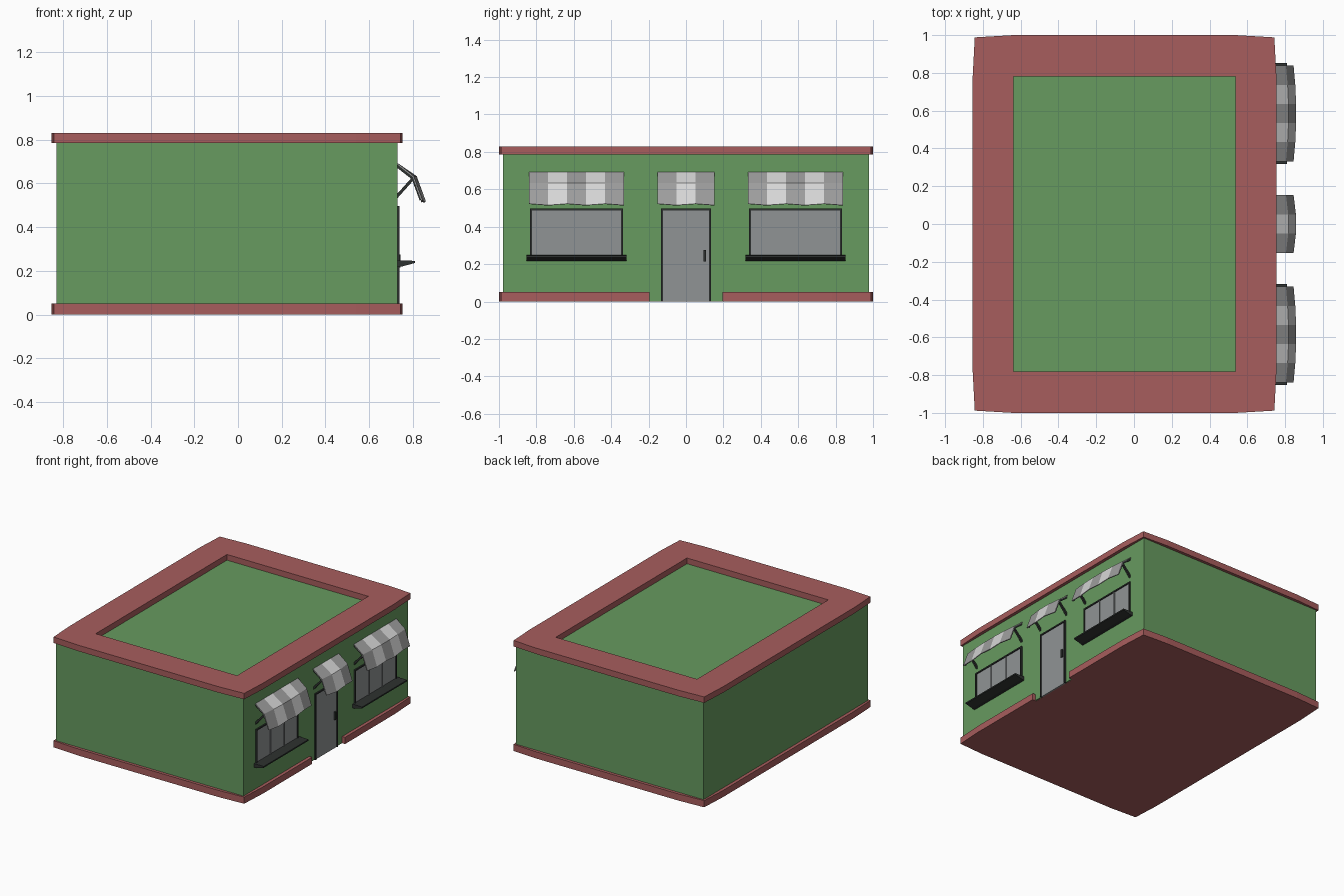
import bpy, bmesh, math
from mathutils import Vector

cube = bpy.data.objects.get("Cube")
if cube:
    bpy.data.objects.remove(cube, do_unlink=True)


def material(name, r, g, b):
    m = bpy.data.materials.new(name)
    m.use_nodes = True
    m.diffuse_color = (r, g, b, 1)
    m.node_tree.nodes["Principled BSDF"].inputs["Base Color"].default_value = (r, g, b, 1)
    return m


GREEN = material("green wall", 0.135, 0.325, 0.115)
RED = material("brick red trim", 0.39, 0.11, 0.11)
GLASS = material("grey panel", 0.28, 0.295, 0.3)
DARK = material("dark frame", 0.027, 0.031, 0.029)
CLOTH_GREY = material("grey cloth", 0.34, 0.34, 0.34)
CLOTH_LIGHT = material("light cloth", 0.68, 0.68, 0.68)

CX, WALL_X = -0.05, 0.73


def finish(name, bm, *mats):
    bmesh.ops.recalc_face_normals(bm, faces=bm.faces[:])
    mesh = bpy.data.meshes.new(name)
    bm.to_mesh(mesh)
    bm.free()
    for m in mats:
        mesh.materials.append(m)
    ob = bpy.data.objects.new(name, mesh)
    bpy.context.collection.objects.link(ob)
    return ob


def prism(name, points, offset, mat):
    """Extrude a flat outline of 3D points along an offset."""
    bm = bmesh.new()
    face = bm.faces.new([bm.verts.new(p) for p in points])
    new = bmesh.ops.extrude_face_region(bm, geom=[face], use_keep_orig=True)["geom"]
    bmesh.ops.translate(bm, vec=offset, verts=[v for v in new if isinstance(v, bmesh.types.BMVert)])
    return finish(name, bm, mat)


def box(name, x0, x1, y0, y1, z0, z1, mat):
    return prism(name, [(x0, y0, z0), (x1, y0, z0), (x1, y1, z0), (x0, y1, z0)], (0, 0, z1 - z0), mat)


def bar(name, a, b, y, width, mat):
    """Square bar between two (x, z) points at a given y."""
    a, b = Vector((a[0], y, a[1])), Vector((b[0], y, b[1]))
    d = (b - a).normalized()
    n = Vector((-d.z, 0, d.x)) * width / 2
    side = Vector((0, width / 2, 0))
    return prism(name, [a + n - side, b + n - side, b - n - side, a - n - side], side * 2, mat)


def trim_point(i, j):
    """Point of a 4 x 4 plan grid whose outer sides bow out slightly."""
    u, v = (-1, -0.5, 0.5, 1)[i], (-1, -0.5, 0.5, 1)[j]
    corner = abs(u) == 1 and abs(v) == 1
    x = 0.588 if abs(u) < 1 else 0.793 if corner else 0.804
    y = 0.78 if abs(v) < 1 else 0.988 if corner else 1.0
    return CX + math.copysign(x, u), math.copysign(y, v)


# Walls with the flat roof deck
box("walls", CX - 0.78, WALL_X, -0.978, 0.978, 0.001, 0.787, GREEN)

# Roof trim: a bowed ring around the deck
bm = bmesh.new()
grid = [[bm.verts.new((*trim_point(i, j), 0.785)) for j in range(4)] for i in range(4)]
for i in range(3):
    for j in range(3):
        if (i, j) != (1, 1):
            bm.faces.new((grid[i][j], grid[i + 1][j], grid[i + 1][j + 1], grid[i][j + 1]))
new = bmesh.ops.extrude_face_region(bm, geom=bm.faces[:], use_keep_orig=True)["geom"]
bmesh.ops.translate(bm, vec=(0, 0, 0.045), verts=[v for v in new if isinstance(v, bmesh.types.BMVert)])
finish("roof_trim", bm, RED)

# Base trim with a notch at the doorway
ring = [(i, 0) for i in range(3)] + [(3, 0), (3, 1), "door", (3, 2)]
ring += [(3, 3), (2, 3), (1, 3), (0, 3), (0, 2), (0, 1)]
outline = []
for key in ring:
    if key == "door":
        edge, inner, half = CX + 0.804, WALL_X - 0.008, 0.195
        outline += [(edge, -half), (inner, -half), (inner, half), (edge, half)]
    else:
        outline.append(trim_point(*key))
prism("base_trim", [(x, y, 0) for x, y in outline], (0, 0, 0.05), RED)


def framed_panel(name, y, half, z0, z1, bottom):
    """Grey panel inside a thin dark frame on the shop wall."""
    f, out = 0.01, WALL_X + 0.01
    box(name + "_panel", WALL_X - 0.01, WALL_X + 0.003, y - half + f, y + half - f, z0, z1 - f, GLASS)
    for side, label in ((-1, "right"), (1, "left")):
        edge = y + side * half
        box(f"{name}_{label}_jamb", WALL_X - 0.01, out, min(edge, edge - side * f),
            max(edge, edge - side * f), z0, z1, DARK)
    box(name + "_head", WALL_X - 0.01, out, y - half + f, y + half - f, z1 - f, z1, DARK)
    if bottom:
        box(name + "_foot", WALL_X - 0.01, out, y - half + f, y + half - f, z0, z0 + f, DARK)


def awning(name, y, half, stripes):
    """Folded striped cloth on two pairs of arms."""
    rows = ((WALL_X, 0.69), (0.802, 0.632), (0.842, 0.518))
    bm = bmesh.new()
    cols = []
    for c in range(stripes + 1):
        t = 2 * c / stripes - 1
        bulge = 0.014 * (1 - t * t)
        cols.append([bm.verts.new((x + bulge * (r > 0), y + t * half, z + 0.004 * (-1) ** c * (r == 2)))
                     for r, (x, z) in enumerate(rows)])
    for c in range(stripes):
        for r in range(2):
            face = bm.faces.new((cols[c][r], cols[c][r + 1], cols[c + 1][r + 1], cols[c + 1][r]))
            face.material_index = c % 2
    cloth = finish(name + "_cloth", bm, CLOTH_GREY, CLOTH_LIGHT)
    mod = cloth.modifiers.new("thickness", "SOLIDIFY")
    mod.thickness, mod.offset = 0.006, 0
    for side, label in ((-1, "right"), (1, "left")):
        ya = y + side * (half - 0.012)
        bar(f"{name}_{label}_brace", (WALL_X - 0.005, 0.538), (0.802, 0.624), ya, 0.014, DARK)
        bar(f"{name}_{label}_rail", (WALL_X - 0.005, 0.682), (0.802, 0.622), ya, 0.012, DARK)
        bar(f"{name}_{label}_drop", (0.800, 0.622), (0.836, 0.524), ya, 0.01, DARK)


# Windows with sill, slim mullions and awning
for side, label in ((-1, "right"), (1, "left")):
    y, name = side * 0.585, label + "_window"
    framed_panel(name, y, 0.248, 0.235, 0.498, True)
    for k in (-1, 1):
        ym = y + k * 0.08
        box(f"{name}_mullion_{k + 2}", WALL_X, WALL_X + 0.01, ym - 0.002, ym + 0.002, 0.245, 0.488, GLASS)
    profile = ((WALL_X - 0.01, 0.215), (0.75, 0.22), (0.81, 0.236), (0.81, 0.246), (WALL_X - 0.01, 0.248))
    prism(name + "_sill", [(x, y - 0.267, z) for x, z in profile], (0, 0.534, 0), DARK)
    awning(label + "_awning", y, 0.253, 5)

# Door with handle and awning
framed_panel("door", 0, 0.133, 0.0, 0.498, False)
box("door_handle", WALL_X, WALL_X + 0.014, 0.094, 0.108, 0.215, 0.275, DARK)
awning("door_awning", 0, 0.153, 3)
